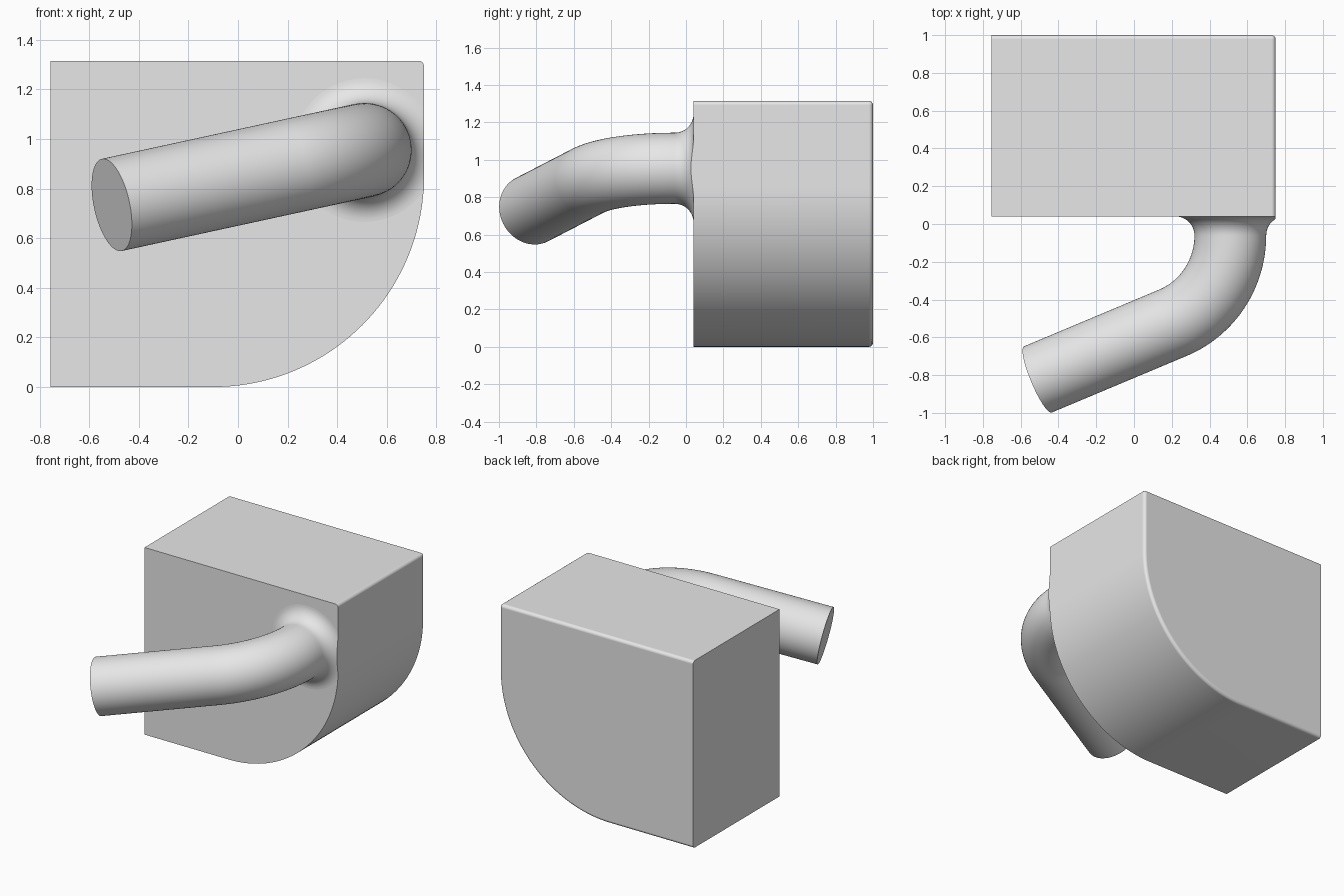
import bpy, bmesh
from math import sin, cos, pi, radians
from mathutils import Vector, Matrix

cube = bpy.data.objects.get("Cube")
if cube:
    bpy.data.objects.remove(cube, do_unlink=True)

grey = bpy.data.materials.new("plain_grey")
grey.use_nodes = True
grey.diffuse_color = (0.8, 0.8, 0.8, 1)
grey.node_tree.nodes["Principled BSDF"].inputs["Base Color"].default_value = (0.8, 0.8, 0.8, 1)


def finish(bm, name):
    bmesh.ops.recalc_face_normals(bm, faces=bm.faces)
    mesh = bpy.data.meshes.new(name)
    bm.to_mesh(mesh)
    bm.free()
    obj = bpy.data.objects.new(name, mesh)
    bpy.context.collection.objects.link(obj)
    mesh.materials.append(grey)
    bpy.ops.object.select_all(action="DESELECT")
    obj.select_set(True)
    bpy.context.view_layer.objects.active = obj
    bpy.ops.object.shade_smooth_by_angle(angle=radians(35))
    weighted = obj.modifiers.new("even_shading", "WEIGHTED_NORMAL")
    weighted.keep_sharp = True
    return obj


# Body: block with one large rounded lower corner
LEFT, RIGHT, TOP, FRONT, BACK = -0.755, 0.75, 1.315, 0.04, 1.0
CORNER, STEPS = 0.85, 40
profile = [(LEFT, TOP), (LEFT, 0)]
for i in range(STEPS + 1):
    a = pi / 2 * i / STEPS
    profile.append((RIGHT - CORNER + CORNER * sin(a), CORNER - CORNER * cos(a)))
profile.append((RIGHT, TOP))

bm = bmesh.new()
face = bm.faces.new([bm.verts.new((x, FRONT, z)) for x, z in profile])
ext = bmesh.ops.extrude_face_region(bm, geom=[face])
bmesh.ops.translate(bm, vec=(0, BACK - FRONT, 0),
                    verts=[g for g in ext["geom"] if isinstance(g, bmesh.types.BMVert)])
if not face.is_valid or len(bm.faces) < len(profile) + 2:
    bm.faces.new([v for v in bm.verts if abs(v.co.y - FRONT) < 1e-5])


def is_rounded(edge):
    a, b = (v.co for v in edge.verts)
    mid = (a + b) / 2
    back_rim = min(a.y, b.y) > BACK - 0.001 and mid.x > LEFT + 0.001
    top_side = min(a.z, b.z) > TOP - 0.001 and min(a.x, b.x) > RIGHT - 0.001
    return back_rim or top_side


bmesh.ops.recalc_face_normals(bm, faces=bm.faces)
bmesh.ops.bevel(bm, geom=[e for e in bm.edges if is_rounded(e)], offset=0.022,
                segments=4, profile=0.5, affect="EDGES", clamp_overlap=True)
finish(bm, "body_block")

# Handle: flared base, planar bend and straight end
TUBE, FLARE, BEND, SIDES = 0.19, 0.1, 0.5, 64
TURN = radians(67.7)
start = Vector((0.51, FRONT - FLARE, 0.955))
out = Vector((0, -1, 0))
across = Vector((-1, 0, -0.217)).normalized()
up = across.cross(out)

rings = []  # centre, in-plane normal, radius
for i in range(13):
    a = pi / 2 * (1 - i / 12)
    rings.append((start - out * FLARE * sin(a), across, TUBE + FLARE * (1 - cos(a))))
for i in range(1, 33):
    a = TURN * i / 32
    centre = start + out * BEND * sin(a) + across * BEND * (1 - cos(a))
    rings.append((centre, across * cos(a) - out * sin(a), TUBE))
heading = out * cos(TURN) + across * sin(TURN)
length = (-0.823 - rings[-1][0].y) / heading.y
rings.append((rings[-1][0] + heading * length, rings[-1][1], TUBE))

bm = bmesh.new()
loops = []
for centre, normal, radius in rings:
    loops.append([bm.verts.new(centre + radius * (normal * cos(t) + up * sin(t)))
                  for t in (2 * pi * k / SIDES for k in range(SIDES))])
for low, high in zip(loops, loops[1:]):
    for k in range(SIDES):
        n = (k + 1) % SIDES
        bm.faces.new((low[k], low[n], high[n], high[k]))
bm.faces.new(loops[-1])

# Trim the flare flush with the side of the body
cut = bmesh.ops.bisect_plane(bm, geom=bm.verts[:] + bm.edges[:] + bm.faces[:],
                             plane_co=(RIGHT, 0, 0), plane_no=(1, 0, 0), clear_outer=True)
rim = [g for g in cut["geom_cut"] if isinstance(g, bmesh.types.BMVert)]
bm.faces.new(sorted(rim, key=lambda v: v.co.z))
finish(bm, "handle_tube")
